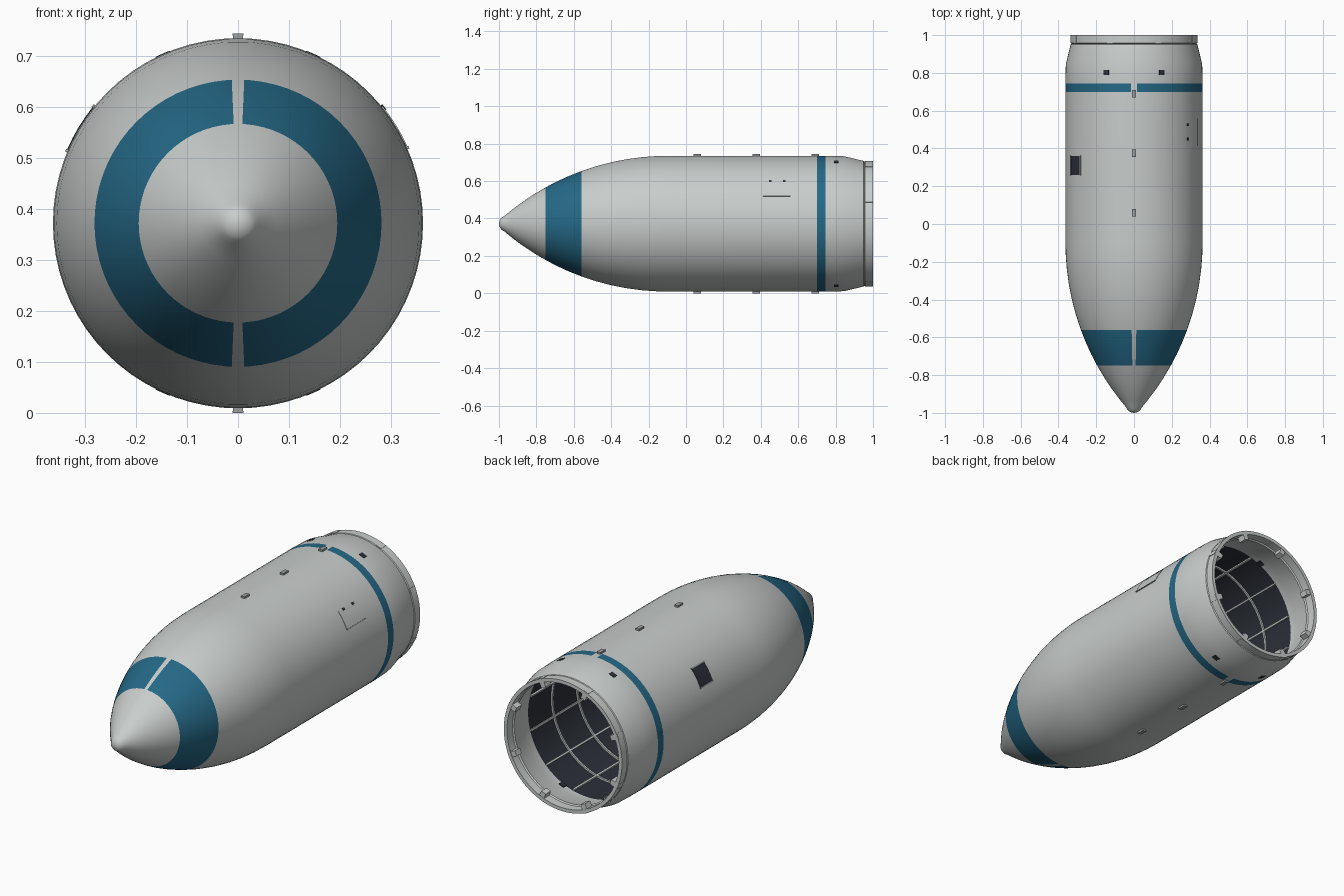
import bpy, bmesh, math

cube = bpy.data.objects.get("Cube")
if cube:
    bpy.data.objects.remove(cube, do_unlink=True)

AXIS_Z = 0.372   # height of the long axis
R = 0.363        # body radius
GAP = 2.5        # half angle of the breaks in the painted bands


def material(name, rgb):
    m = bpy.data.materials.new(name)
    m.use_nodes = True
    m.diffuse_color = (*rgb, 1)
    bsdf = m.node_tree.nodes["Principled BSDF"]
    bsdf.inputs["Base Color"].default_value = (*rgb, 1)
    bsdf.inputs["Roughness"].default_value = 0.6
    return m


GREY = material("light grey", (0.58, 0.61, 0.60))
BLUE = material("deep blue", (0.018, 0.14, 0.24))
DARK = material("dark slate", (0.025, 0.03, 0.04))
MID = material("mid grey", (0.33, 0.35, 0.35))


def point(r, deg, y):
    """Angle runs from the top of the body towards +x."""
    a = math.radians(deg)
    return (r * math.sin(a), y, AXIS_Z + r * math.cos(a))


def finish(bm, name, mats):
    bmesh.ops.remove_doubles(bm, verts=bm.verts, dist=1e-5)
    bmesh.ops.recalc_face_normals(bm, faces=bm.faces)
    me = bpy.data.meshes.new(name)
    bm.to_mesh(me)
    bm.free()
    for m in mats:
        me.materials.append(m)
    ob = bpy.data.objects.new(name, me)
    bpy.context.collection.objects.link(ob)
    bpy.ops.object.select_all(action='DESELECT')
    ob.select_set(True)
    bpy.context.view_layer.objects.active = ob
    bpy.ops.object.shade_smooth_by_angle(angle=math.radians(25))
    return ob


def lathe(name, profile, mats, angles, closed=False, rule=None):
    """Spin (y, r) points around the long axis; rule picks the material."""
    bm = bmesh.new()
    rings = [[bm.verts.new(point(r, a, y)) for a in angles] for y, r in profile]
    n = len(angles)
    spans = list(zip(rings, rings[1:]))
    if closed:
        spans.append((rings[-1], rings[0]))
    for k, (p, q) in enumerate(spans):
        for i in range(n):
            j = (i + 1) % n
            f = bm.faces.new((p[i], p[j], q[j], q[i]))
            if rule:
                y = (profile[k][0] + profile[(k + 1) % len(profile)][0]) / 2
                mid = (angles[i] + (angles[j] if j else angles[0] + 360)) / 2
                f.material_index = rule(k, y, mid)
    # collapse the rings that lie on the axis
    bmesh.ops.remove_doubles(bm, verts=bm.verts, dist=1e-5)
    bmesh.ops.dissolve_degenerate(bm, edges=bm.edges, dist=1e-6)
    return finish(bm, name, mats)


def patches(name, mat, angles, half, ys, half_y, r0, r1, steps=3):
    """Curved blocks that follow the hull, at every angle and station."""
    bm = bmesh.new()
    for a in angles:
        for y in ys:
            rows = []
            for s in range(steps + 1):
                d = a - half + 2 * half * s / steps
                rows.append([bm.verts.new(point(r, d, y + t)) for r, t in
                             ((r0, -half_y), (r1, -half_y), (r1, half_y), (r0, half_y))])
            for p, q in zip(rows, rows[1:]):
                for i in range(4):
                    j = (i + 1) % 4
                    bm.faces.new((p[i], p[j], q[j], q[i]))
            bm.faces.new(rows[0])
            bm.faces.new(rows[-1])
    return finish(bm, name, [mat])


# Hull: rounded tip, ogive nose, straight body, tapered tail, then the inside
def ogive(y, base=R, radius=1.34, start=-0.1):
    return base - radius + math.sqrt(radius ** 2 - (y - start) ** 2)


tip = [(-1, 0), (-0.998, 0.012), (-0.993, 0.024), (-0.984, 0.034)]
nose = [(y, ogive(y)) for y in (-0.97, -0.93, -0.88, -0.82, -0.75, -0.69, -0.63,
                                -0.56, -0.48, -0.4, -0.32, -0.24, -0.17, -0.1)]
tail = [(0.7, R), (0.745, R), (0.77, R), (0.845, 0.361), (0.95, 0.336),
        (0.954, 0.331), (0.958, 0.336), (1, 0.336)]
inside = [(1, 0.318), (0.955, 0.318), (0.95, 0.312), (0.84, 0.34), (0.79, 0.345)]
lining = [(y, ogive(y, 0.345)) for y in (-0.1, -0.3, -0.5, -0.7, -0.85)] + [(-0.93, 0)]
profile = tip + nose + tail + inside + lining
lining_start = len(tip + nose + tail + inside) - 1
outer_end = len(tip + nose + tail)

hull_angles = []
for i in range(72):
    hull_angles += [i * 5 - GAP, i * 5 + GAP] if i in (0, 36) else [i * 5]


def hull_paint(k, y, angle):
    if k >= lining_start:
        return 2
    gap = min(abs(angle), abs(angle - 180)) < GAP
    banded = -0.75 < y < -0.56 or 0.7 < y < 0.745
    return 1 if k < outer_end and banded and not gap else 0


lathe("hull", profile, [GREY, BLUE, DARK], hull_angles, rule=hull_paint)

# Interior frame: hoops and lengthwise ribs
full = [i * 5 for i in range(72)]
for i in range(5):
    y = 0.6 - 0.2 * i
    if y < -0.15:
        continue
    lathe(f"frame_hoop_{i + 1}", [(y - .005, .347), (y - .005, .336),
          (y + .005, .336), (y + .005, .347)], [GREY], full, closed=True)
patches("frame_ribs", GREY, [15 + 30 * i for i in range(12)], 0.8, [0.345], 0.445,
        0.336, 0.347, 1)

# Tail ring latches
patches("tail_latches", GREY, [22.5 + 45 * i for i in range(8)], 2.6, [0.977], 0.021,
        0.292, 0.338)

# Vents around the tail, set through the wall
patches("tail_vents", DARK, [24, -24, 156, 204], 2.4, [0.803], 0.013, 0.337, R + 0.001)

# Guide lugs along the top and bottom seams
patches("guide_lugs", MID, [0, 180], 1.6, [0.06, 0.375, 0.69], 0.02, 0.355, 0.372, 2)

# Window hatch on one side, with a slim frame
patches("window", DARK, [-59], 7.5, [0.31], 0.05, 0.355, R + 0.002, 4)
patches("window_edges", MID, [-51, -67], 0.5, [0.31], 0.052, 0.355, R + 0.004, 1)

# Access panel on the other side, with two fasteners
patches("access_panel", GREY, [58.5], 7.5, [0.485], 0.075, 0.355, R + 0.002, 4)
patches("access_panel_lip", MID, [66], 0.4, [0.485], 0.073, 0.355, R + 0.004, 1)
patches("panel_fasteners", DARK, [51.5], 1, [0.45, 0.525], 0.007, 0.355, R + 0.004, 1)
